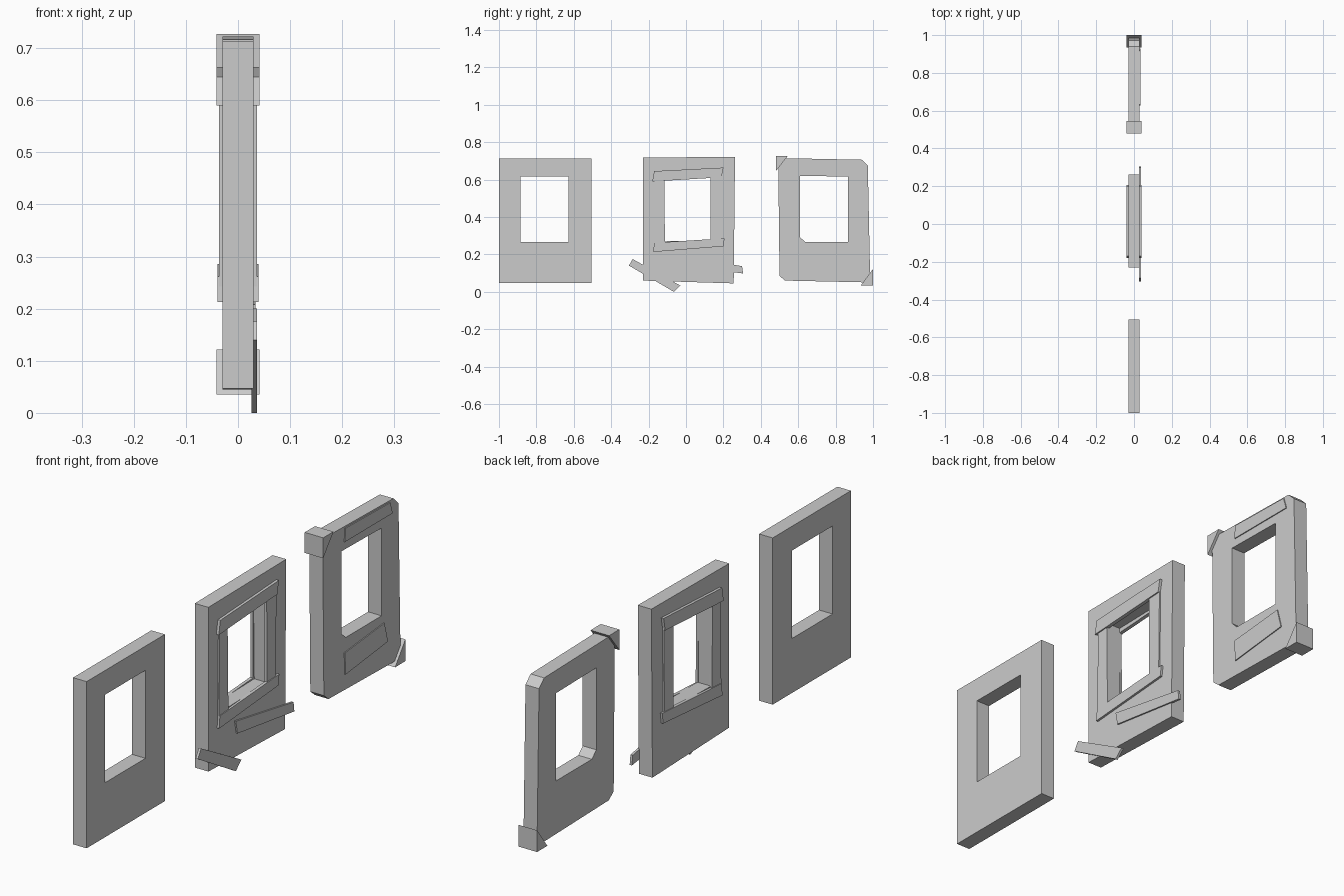
import bpy, bmesh


def slab(name, outline, x0, x1, hole=None):
    """Extrude a (y, z) outline, with an optional opening, from x0 to x1."""
    bm = bmesh.new()
    for loop in [outline] + ([hole] if hole else []):
        vs = [bm.verts.new((x0, y, z)) for y, z in loop]
        for a, b in zip(vs, vs[1:] + vs[:1]):
            bm.edges.new((a, b))
    bmesh.ops.triangle_fill(bm, use_beauty=True, edges=bm.edges[:], normal=(1, 0, 0))
    ext = bmesh.ops.extrude_face_region(bm, geom=bm.faces[:])
    moved = [v for v in ext["geom"] if isinstance(v, bmesh.types.BMVert)]
    bmesh.ops.translate(bm, verts=moved, vec=(x1 - x0, 0, 0))
    bmesh.ops.recalc_face_normals(bm, faces=bm.faces[:])
    me = bpy.data.meshes.new(name)
    bm.to_mesh(me)
    bm.free()
    ob = bpy.data.objects.new(name, me)
    bpy.context.collection.objects.link(ob)
    return ob


def rect(y0, y1, z0, z1):
    return [(y0, z0), (y1, z0), (y1, z1), (y0, z1)]


T = 0.03  # half thickness of a wall

# Plain wall with a window
slab("plain_wall", rect(-1, -0.505, 0.047, 0.714), -T, T,
     rect(-0.884, -0.628, 0.265, 0.617))

# Crooked wall with a planked window
slab("planked_wall", [(-0.23, 0.06), (0.255, 0.045), (0.262, 0.722), (-0.23, 0.717)],
     -T, T, [(-0.115, 0.27), (0.14, 0.275), (0.135, 0.617), (-0.115, 0.612)])

# Window trim on both sides of the wall
trim = {
    "top_trim": ([(-0.18, 0.59), (0.19, 0.612), (0.2, 0.664), (-0.17, 0.645)], 0.041),
    "bottom_trim": ([(-0.175, 0.213), (0.2, 0.243), (0.206, 0.286), (-0.17, 0.262)], 0.039),
    "left_trim": ([(-0.172, 0.24), (-0.112, 0.24), (-0.117, 0.62), (-0.167, 0.62)], 0.036),
    "right_trim": ([(0.132, 0.26), (0.187, 0.26), (0.192, 0.64), (0.13, 0.63)], 0.036),
}
for name, (pts, x) in trim.items():
    slab(name + "_outer", pts, T - 0.004, x)
    slab(name + "_inner", pts, -x, -T + 0.004)

# Loose boards nailed low on the outer face
slab("loose_board_left", [(-0.305, 0.145), (-0.065, 0.005), (-0.03, 0.038), (-0.285, 0.18)],
     0.026, 0.036)
slab("loose_board_right", [(-0.055, 0.147), (0.305, 0.098), (0.3, 0.137), (-0.065, 0.2)],
     0.026, 0.036)

# Worn wall with broken corners
slab("worn_wall",
     [(0.5, 0.085), (0.53, 0.06), (0.985, 0.05), (0.972, 0.675), (0.94, 0.706), (0.493, 0.715)],
     -T, T,
     [(0.61, 0.292), (0.638, 0.265), (0.865, 0.265), (0.865, 0.616), (0.61, 0.62)])

# Triangular corner caps
slab("top_corner_cap", [(0.48, 0.645), (0.545, 0.727), (0.48, 0.727)], -0.041, 0.041)
slab("bottom_corner_cap", [(0.935, 0.035), (1.0, 0.035), (1.0, 0.122)], -0.041, 0.041)

# Patch boards on the outer face
slab("upper_patch", [(0.628, 0.652), (0.93, 0.652), (0.915, 0.7), (0.632, 0.706)], 0.026, 0.034)
slab("lower_patch", [(0.632, 0.12), (0.9, 0.15), (0.878, 0.232), (0.628, 0.208)], 0.026, 0.034)

# Splinter tip reaching the ground, so the lowest board rests at z = 0
bpy.data.objects["loose_board_left"].location.z = -0.005
